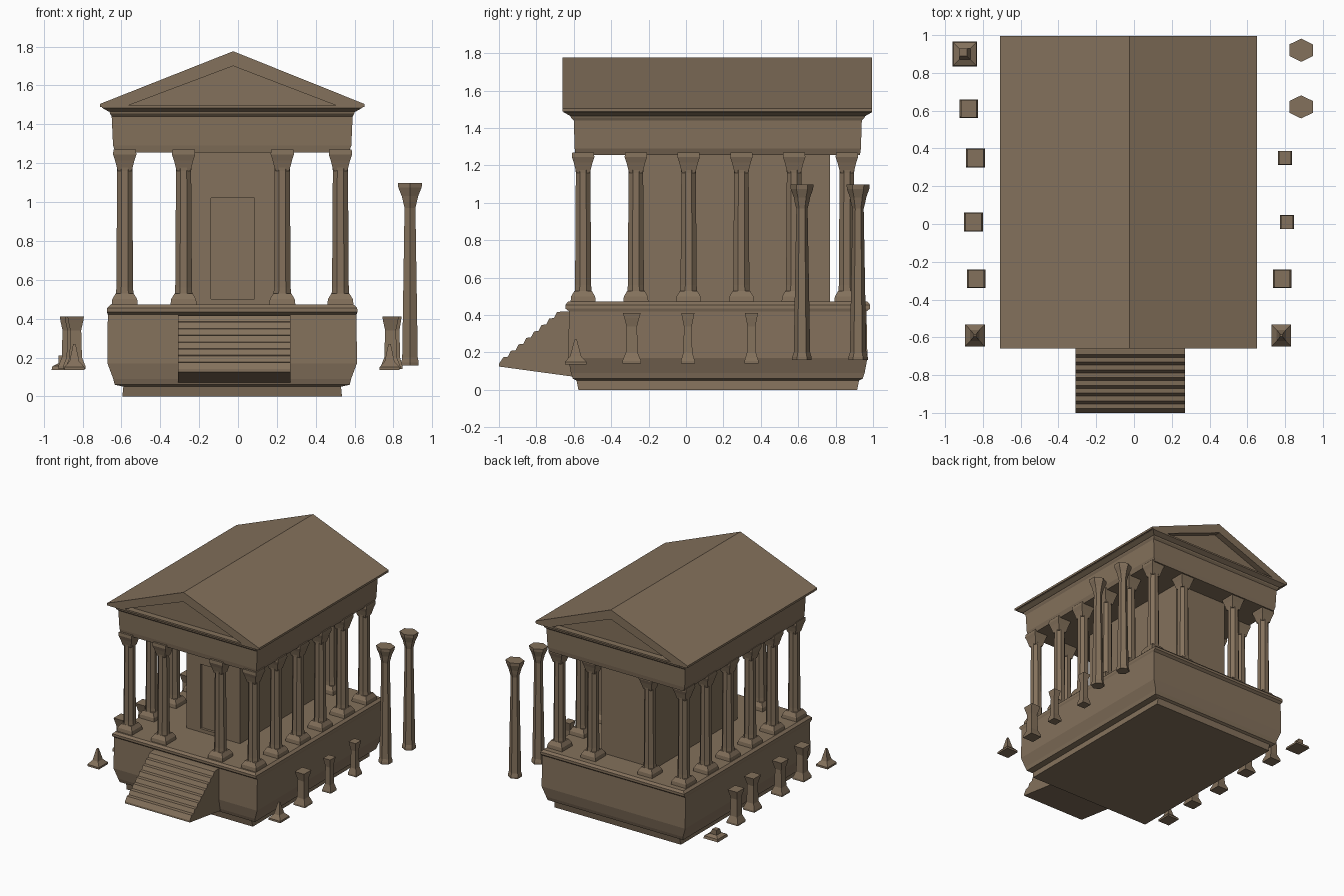
import bpy, bmesh, math

stone = bpy.data.materials.new("weathered brown stone")
stone.diffuse_color = (0.23, 0.165, 0.106, 1)
CX, CY = -0.03, 0.17          # temple centre


def finish(bm, name):
    bmesh.ops.recalc_face_normals(bm, faces=bm.faces[:])
    me = bpy.data.meshes.new(name)
    bm.to_mesh(me)
    bm.free()
    me.materials.append(stone)
    ob = bpy.data.objects.new(name, me)
    bpy.context.collection.objects.link(ob)
    return ob


def add_loft(bm, x, y, rings, n=4):
    """Stack rings (half x, half y, z[, dx, dy]) with n sides and cap the ends."""
    k = 1 / math.cos(math.pi / n)
    prev = None
    for i, r in enumerate(rings):
        dx, dy = (r[3], r[4]) if len(r) > 3 else (0, 0)
        ring = []
        for j in range(n):
            a = 2 * math.pi * (j + 0.5) / n
            ring.append(bm.verts.new((x + dx + r[0] * k * math.cos(a),
                                      y + dy + r[1] * k * math.sin(a), r[2])))
        if prev:
            for j in range(n):
                bm.faces.new((prev[j], prev[(j + 1) % n], ring[(j + 1) % n], ring[j]))
        if i in (0, len(rings) - 1):
            bm.faces.new(ring)
        prev = ring


def loft(name, x, y, rings, n=4):
    bm = bmesh.new()
    add_loft(bm, x, y, rings, n)
    return finish(bm, name)


def box(name, x0, x1, y0, y1, z0, z1):
    hx, hy = (x1 - x0) / 2, (y1 - y0) / 2
    return loft(name, (x0 + x1) / 2, (y0 + y1) / 2, [(hx, hy, z0), (hx, hy, z1)])


def extrude(name, pts, place, a, b):
    """Extrude a 2D profile between a and b; place maps (u, v, depth) to xyz."""
    bm = bmesh.new()
    f = [bm.verts.new(place(u, v, a)) for u, v in pts]
    g = [bm.verts.new(place(u, v, b)) for u, v in pts]
    bm.faces.new(f)
    bm.faces.new(g)
    for i in range(len(pts)):
        j = (i + 1) % len(pts)
        bm.faces.new((f[i], f[j], g[j], g[i]))
    return finish(bm, name)


# podium with stepped foot and a slight top ledge
loft("podium", CX, CY, [
    (0.565, 0.745, 0), (0.56, 0.755, 0.05), (0.605, 0.775, 0.06), (0.612, 0.785, 0.09),
    (0.642, 0.80, 0.17), (0.640, 0.795, 0.42), (0.645, 0.815, 0.435),
    (0.643, 0.815, 0.455), (0.625, 0.80, 0.472)])

# front stairs, stepped side profile
profile = [(-0.56, 0.065), (-1.0, 0.125), (-1.0, 0.14)]
steps = 8
for i in range(steps):
    y = -0.985 + i * 0.041
    z = 0.14 + (i + 1) * 0.0345
    profile += [(y + 0.008, z), (y + 0.033, z + 0.003)]
profile.append((-0.56, profile[-1][1]))
extrude("front_stairs", profile, lambda u, v, d: (d, u, v), -0.31, 0.27)

# inner chamber with a recessed doorway
X0, X1 = -0.265, 0.215
box("chamber", X0, X1, -0.26, 0.77, 0.465, 1.30)
box("door_jamb_left", X0, -0.14, -0.28, -0.26, 0.465, 1.30)
box("door_jamb_right", 0.085, X1, -0.28, -0.26, 0.465, 1.30)
box("door_lintel", -0.14, 0.085, -0.28, -0.26, 1.02, 1.30)
box("door_sill", -0.14, 0.085, -0.28, -0.26, 0.465, 0.50)


# colonnade: square plinth, tapered shaft, small flared capital
def column(name, x, y):
    bm = bmesh.new()
    add_loft(bm, x, y, [(0.068, 0.068, 0.465), (0.064, 0.064, 0.50), (0.046, 0.046, 0.53)])
    add_loft(bm, x, y, [(0.046, 0.046, 0.51), (0.043, 0.043, 0.56), (0.039, 0.039, 1.16),
                        (0.042, 0.042, 1.20)], 8)
    add_loft(bm, x, y, [(0.036, 0.036, 1.16), (0.05, 0.05, 1.215), (0.06, 0.06, 1.245),
                        (0.058, 0.058, 1.27)])
    finish(bm, name)


xs = [-0.583, -0.28, 0.228, 0.527]
ys = [-0.55 + i * 0.282 for i in range(6)]
for i, y in enumerate(ys):
    for x in (xs if i in (0, 5) else (xs[0], xs[3])):
        column("temple_column", x, y)

# entablature and cornice
loft("entablature", CX, CY, [
    (0.60, 0.76, 1.255), (0.613, 0.765, 1.29), (0.620, 0.77, 1.44), (0.628, 0.785, 1.455),
    (0.635, 0.79, 1.475)])
loft("cornice", CX, CY, [(0.635, 0.79, 1.465), (0.67, 0.825, 1.485), (0.67, 0.825, 1.498)])

# gable wall set back under the roof
extrude("gable_block", [(-0.62, 1.49), (0.56, 1.49), (-0.025, 1.73)],
        lambda u, v, d: (u, d, v), -0.605, 0.945)

# pitched roof slab with overhang
extrude("roof", [(-0.71, 1.488), (-0.71, 1.505), (-0.025, 1.776), (0.65, 1.505),
                 (0.65, 1.488), (0.51, 1.495), (-0.025, 1.70), (-0.57, 1.495)],
        lambda u, v, d: (u, d, v), -0.66, 0.995)

# tall standing columns at the back right
for y in (0.62, 0.92):
    loft("standing_column", 0.885, y, [
        (0.045, 0.045, 0.16), (0.045, 0.045, 0.175), (0.04, 0.038, 0.20), (0.028, 0.026, 0.97),
        (0.035, 0.033, 1.0), (0.042, 0.038, 1.03), (0.06, 0.052, 1.075), (0.063, 0.053, 1.098)], 6)

# broken column stubs on both sides
stub = [(0.05, 0.05, 0.14), (0.05, 0.05, 0.155), (0.032, 0.032, 0.20), (0.028, 0.028, 0.34),
        (0.038, 0.04, 0.385), (0.042, 0.047, 0.41)]
for x, y in ((0.785, -0.29), (0.81, 0.01), (0.80, 0.35),
             (-0.835, -0.29), (-0.85, 0.01), (-0.84, 0.35), (-0.875, 0.61)):
    s = 0.75 if x > 0 and y > 0 else 1.0
    loft("broken_column", x, y, [(a * s, b * s, z) for a, b, z in stub])

# low rubble remains at the front corners and back left
for x in (0.78, -0.842):
    loft("front_rubble", x, -0.59, [(0.052, 0.058, 0.135), (0.052, 0.058, 0.15),
                                    (0.025, 0.03, 0.18), (0.006, 0.006, 0.27)])
loft("back_rubble", -0.895, 0.90, [(0.065, 0.065, 0.135), (0.06, 0.06, 0.155),
                                   (0.03, 0.03, 0.17), (0.02, 0.02, 0.21, -0.01, 0.01)])
